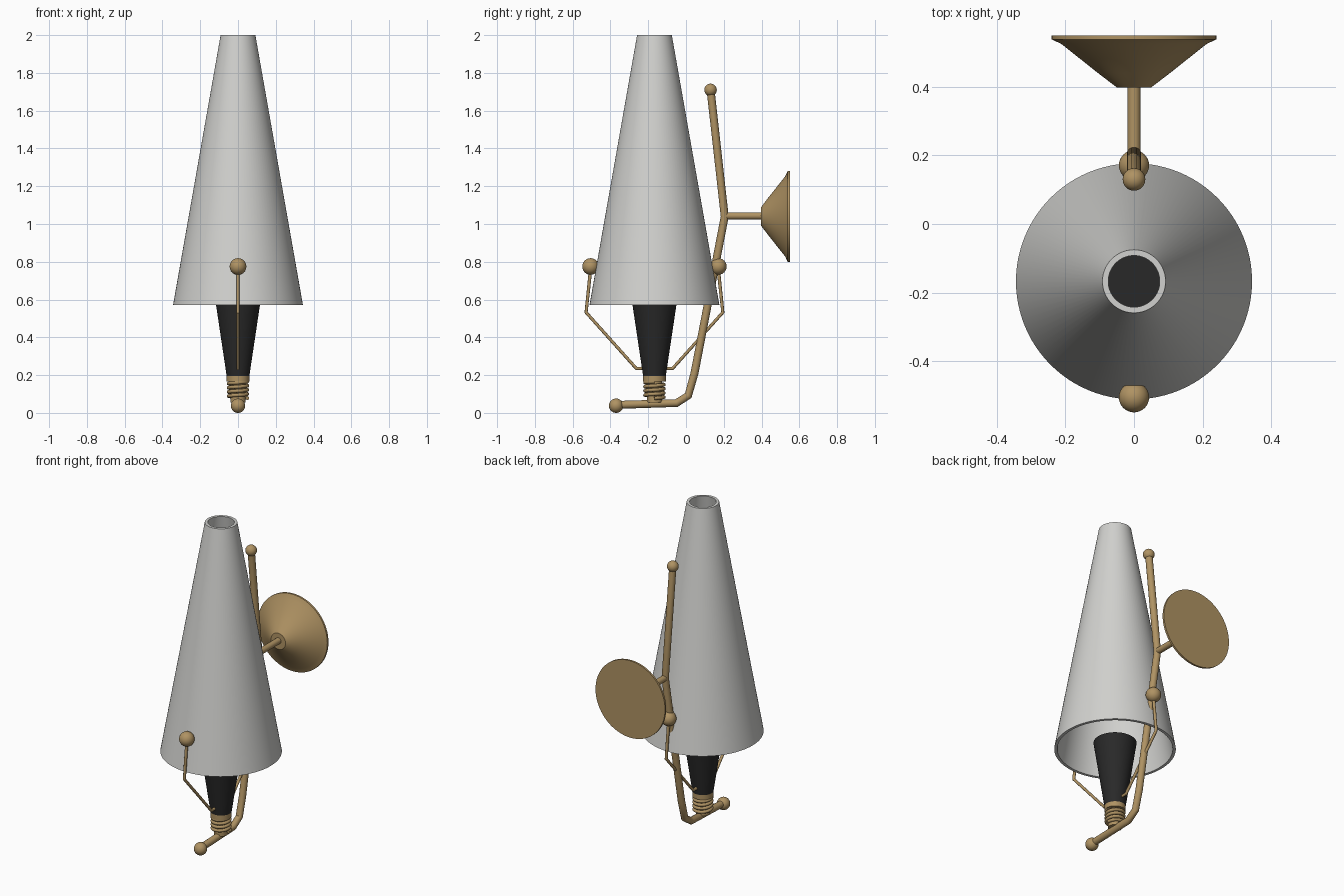
import bpy, bmesh, math
from mathutils import Vector, Matrix

if "Cube" in bpy.data.objects:
    bpy.data.objects.remove(bpy.data.objects["Cube"])

CY = -0.167  # y of the lamp axis


def material(name, rgb):
    m = bpy.data.materials.new(name)
    m.diffuse_color = (*rgb, 1)
    m.use_nodes = True
    m.node_tree.nodes["Principled BSDF"].inputs["Base Color"].default_value = m.diffuse_color
    return m


BRASS = material("brass", (0.43, 0.29, 0.125))
GREY = material("light_grey", (0.64, 0.64, 0.62))
BLACK = material("black", (0.022, 0.022, 0.022))


def finish(name, mesh, mat, angle=35):
    ob = bpy.data.objects.new(name, mesh)
    bpy.context.scene.collection.objects.link(ob)
    mesh.materials.clear()
    mesh.materials.append(mat)
    bpy.ops.object.select_all(action='DESELECT')
    ob.select_set(True)
    bpy.context.view_layer.objects.active = ob
    bpy.ops.object.shade_smooth_by_angle(angle=math.radians(angle))
    return ob


def lathe(name, profile, mat, matrix, closed=False, n=96):
    """Spin (radius, height) points round z, then place with matrix."""
    bm = bmesh.new()
    rings = [[bm.verts.new((r * math.cos(2 * math.pi * i / n),
                            r * math.sin(2 * math.pi * i / n), z))
              for i in range(n)] for r, z in profile]
    pairs = list(zip(rings, rings[1:]))
    if closed:
        pairs.append((rings[-1], rings[0]))
    else:
        bm.faces.new(rings[0])
        bm.faces.new(rings[-1])
    for a, b in pairs:
        for i in range(n):
            j = (i + 1) % n
            bm.faces.new((a[i], a[j], b[j], b[i]))
    bmesh.ops.recalc_face_normals(bm, faces=bm.faces)
    bm.transform(matrix)
    me = bpy.data.meshes.new(name)
    bm.to_mesh(me)
    bm.free()
    return finish(name, me, mat)


def tube(name, points, radius, mat=BRASS):
    """Round tube along a polyline."""
    cu = bpy.data.curves.new(name + "_path", 'CURVE')
    cu.dimensions = '3D'
    cu.bevel_depth = radius
    cu.bevel_resolution = 6
    cu.use_fill_caps = True
    sp = cu.splines.new('POLY')
    sp.points.add(len(points) - 1)
    for p, co in zip(sp.points, points):
        p.co = (*co, 1)
    tmp = bpy.data.objects.new(name + "_path", cu)
    bpy.context.scene.collection.objects.link(tmp)
    dg = bpy.context.evaluated_depsgraph_get()
    me = bpy.data.meshes.new_from_object(tmp.evaluated_get(dg))
    bpy.data.objects.remove(tmp)
    return finish(name, me, mat)


def ball(name, y, z, r):
    bm = bmesh.new()
    bmesh.ops.create_uvsphere(bm, u_segments=32, v_segments=20, radius=r,
                              matrix=Matrix.Translation((0, y, z)))
    me = bpy.data.meshes.new(name)
    bm.to_mesh(me)
    bm.free()
    return finish(name, me, BRASS)


AXIS = Matrix.Translation((0, CY, 0))

# Hollow cone shade
lathe("shade", [(0.344, 0.57), (0.092, 2.0), (0.075, 2.0), (0.327, 0.57)],
      GREY, AXIS, closed=True)

# Socket cup, collar and stem
lathe("socket_cup", [(0.06, 0.195), (0.122, 0.61)], BLACK, AXIS)
lathe("socket_collar", [(0.04, 0.055), (0.04, 0.165), (0.06, 0.165), (0.06, 0.195)],
      BRASS, AXIS)

# Coil below the socket
turns, steps = 4, 28
tube("coil", [(0.05 * math.cos(2 * math.pi * i / steps),
               CY + 0.05 * math.sin(2 * math.pi * i / steps),
               0.078 + 0.088 * i / (turns * steps))
              for i in range(turns * steps + 1)], 0.0095)

# Bent main arm with end balls
tube("main_arm", [(0, y, z) for y, z in
                  [(-0.37, 0.042), (-0.05, 0.052), (0.012, 0.092), (0.045, 0.21),
                   (0.205, 1.04), (0.13, 1.71)]], 0.021)
ball("arm_front_ball", -0.37, 0.038, 0.038)
ball("arm_top_ball", 0.13, 1.71, 0.033)

# Wall bracket and conical backplate
tube("wall_bracket", [(0, 0.2, 1.043), (0, 0.42, 1.043)], 0.019)
lathe("wall_plate", [(0.05, 0.398), (0.105, 0.44), (0.212, 0.525), (0.24, 0.538), (0.24, 0.55)], BRASS,
      Matrix.Translation((0, 0, 1.04)) @ Matrix.Rotation(-math.pi / 2, 4, 'X'))

# Shade holders, front and back
for label, s in (("front", -1), ("back", 1)):
    tube(label + "_holder_wire", [(0, CY + s * d, z) for d, z in
                                  [(0.03, 0.235), (0.096, 0.235), (0.362, 0.532),
                                   (0.337, 0.77)]], 0.009)
    ball(label + "_holder_ball", CY + s * 0.338, 0.775, 0.044)
